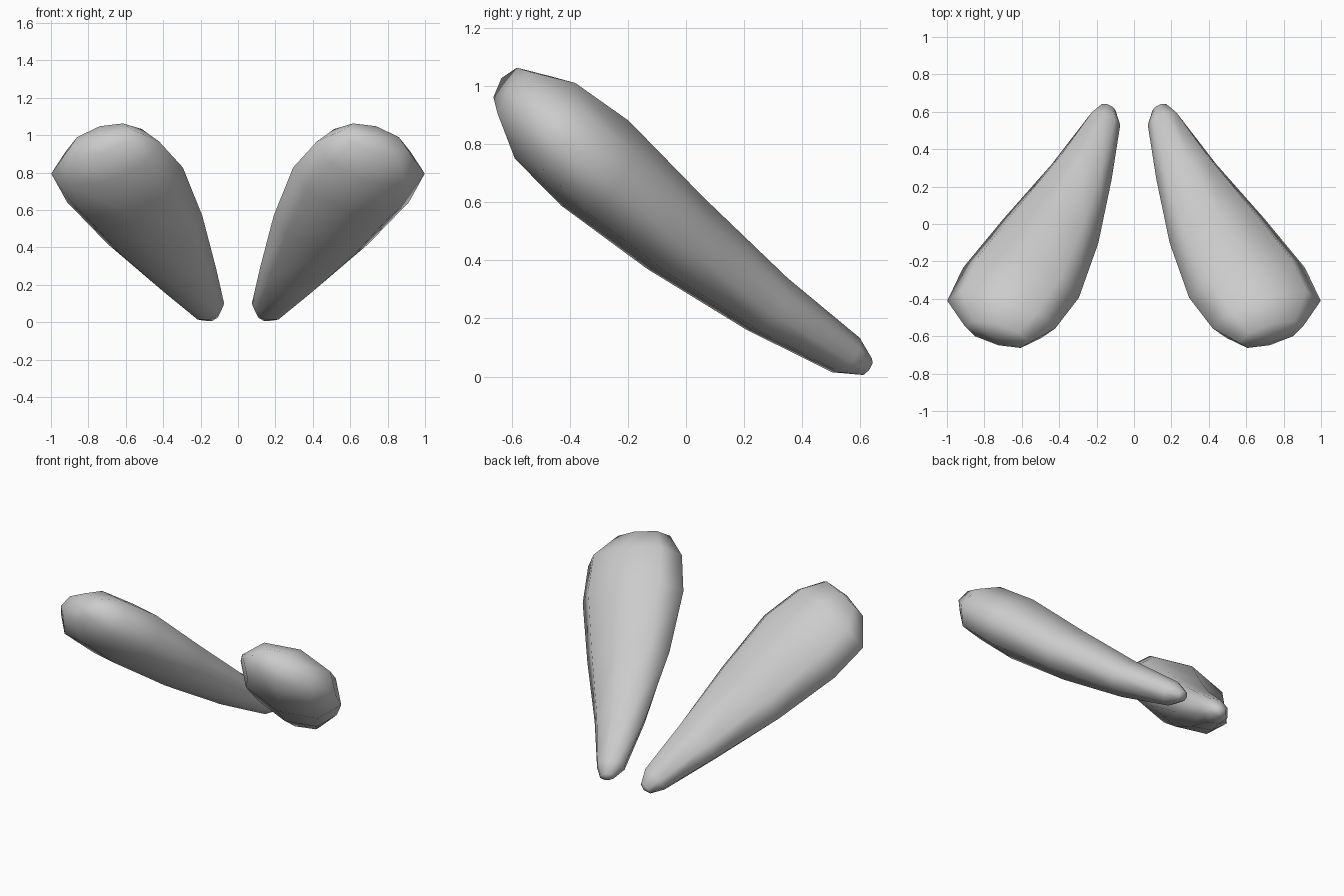
import bpy, bmesh
from math import cos, sin, pi
from mathutils import Vector

cube = bpy.data.objects.get("Cube")
if cube:
    bpy.data.objects.remove(cube, do_unlink=True)

grey = bpy.data.materials.new("plain_grey")
grey.use_nodes = True
grey.diffuse_color = (0.6, 0.6, 0.6, 1)
grey.node_tree.nodes["Principled BSDF"].inputs["Base Color"].default_value = (0.6, 0.6, 0.6, 1)

# Local frame of the left pod: centre, long axis, width axis, thickness axis
CENTRE = Vector((0.45, 0, 0.502))
LONG = Vector((0.36, -0.745, 0.565)).normalized()
WIDE = Vector((0.93, 0.239, -0.276)).normalized()
THICK = LONG.cross(WIDE).normalized()
SIDES = 8

# Sections: distance along axis, half width, half thickness, width shift, thickness shift
SECTIONS = [
    (-0.835, 0.045, 0.035, -0.01, 0.0),
    (-0.755, 0.092, 0.076, -0.02, -0.01),
    (-0.41, 0.172, 0.114, -0.022, -0.034),
    (0.02, 0.272, 0.157, -0.012, -0.03),
    (0.42, 0.333, 0.187, 0.004, -0.004),
    (0.667, 0.31, 0.167, 0.021, 0.01),
    (0.808, 0.185, 0.092, -0.01, 0.02),
]
TIPS = [(-0.85, -0.01, 0.0), (0.835, -0.01, 0.02)]


def place(along, across, up, side):
    p = CENTRE + LONG * along + WIDE * across + THICK * up
    return Vector((p.x * side, p.y, p.z))


def tapered_pod(name, side):
    bm = bmesh.new()
    rings = []
    for s, w, t, du, dv in SECTIONS:
        rings.append([bm.verts.new(place(s, du + w * cos(2 * pi * i / SIDES),
                                         dv + t * sin(2 * pi * i / SIDES), side))
                      for i in range(SIDES)])
    # Body walls
    for a, b in zip(rings, rings[1:]):
        for i in range(SIDES):
            j = (i + 1) % SIDES
            bm.faces.new((a[i], a[j], b[j], b[i]))
    # Rounded end caps
    for ring, tip in zip((rings[0], rings[-1]), TIPS):
        pole = bm.verts.new(place(*tip, side))
        for i in range(SIDES):
            bm.faces.new((ring[i], ring[(i + 1) % SIDES], pole))
    bmesh.ops.recalc_face_normals(bm, faces=bm.faces)
    for f in bm.faces:
        f.smooth = True
    mesh = bpy.data.meshes.new(name)
    bm.to_mesh(mesh)
    bm.free()
    mesh.materials.append(grey)
    bpy.context.collection.objects.link(bpy.data.objects.new(name, mesh))


tapered_pod("left_pod", 1)
tapered_pod("right_pod", -1)
